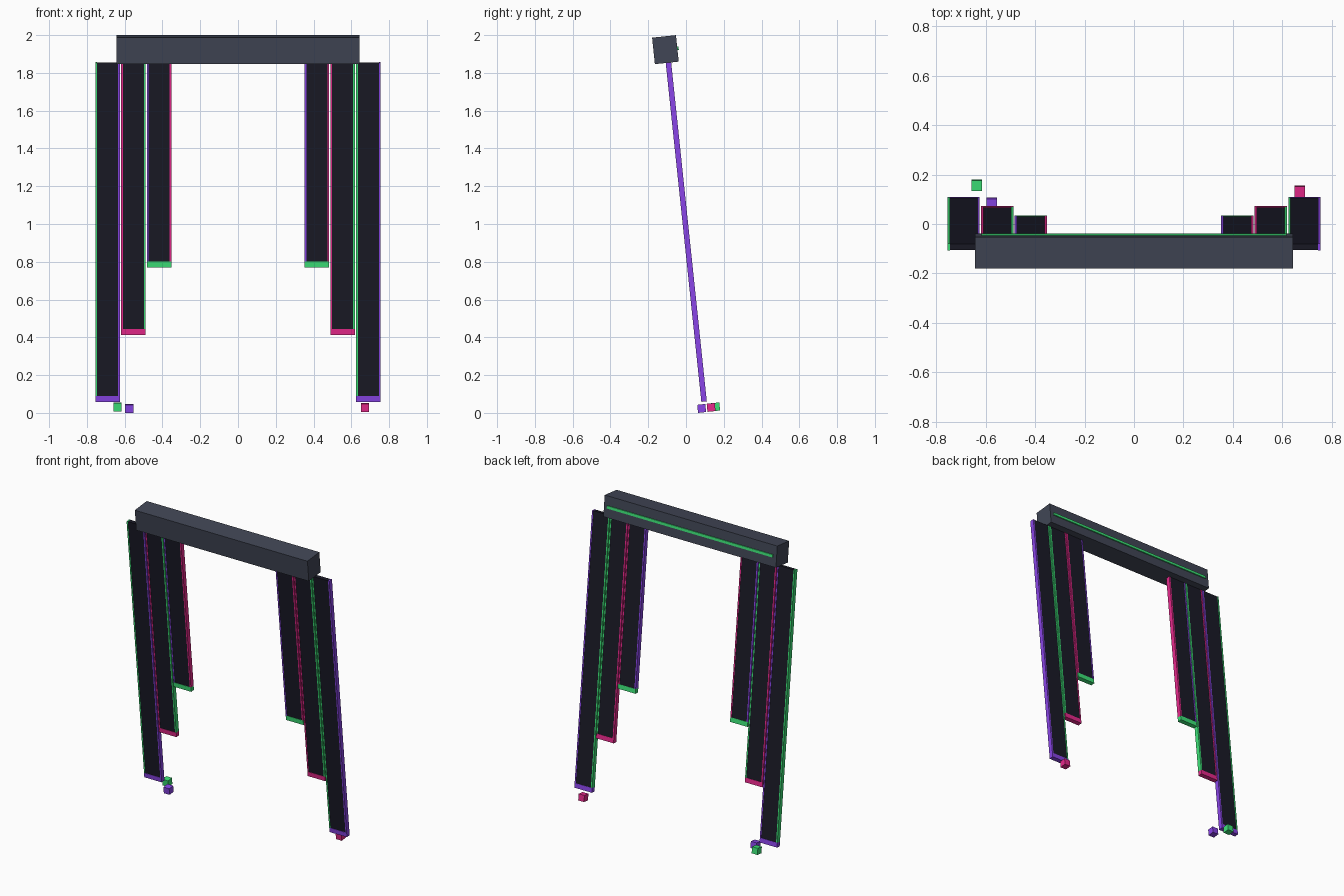
import bpy
import bmesh
from math import radians
from mathutils import Matrix, Vector

cube = bpy.data.objects.get("Cube")
if cube:
    bpy.data.objects.remove(cube, do_unlink=True)


def material(name, srgb):
    color = [((c + 0.055) / 1.055) ** 2.4 for c in srgb] + [1.0]
    mat = bpy.data.materials.new(name)
    mat.use_nodes = True
    mat.diffuse_color = color
    mat.node_tree.nodes["Principled BSDF"].inputs["Base Color"].default_value = color
    return mat


GREY = material("slate grey", (0.255, 0.275, 0.335))
DARK = material("near black", (0.10, 0.10, 0.15))
PURPLE = material("purple", (0.54, 0.27, 0.91))
MAGENTA = material("magenta", (0.91, 0.16, 0.55))
GREEN = material("green", (0.24, 0.89, 0.47))

TILT = radians(6)
ROT = Matrix.Rotation(TILT, 3, 'X')
TOP = Vector((0, -0.093, 1.855))  # pivot of the leaning frame


def box(name, size, place, mat):
    """Leaning box, placed by its world centre."""
    bm = bmesh.new()
    bmesh.ops.create_cube(bm, size=1)
    bmesh.ops.scale(bm, vec=size, verts=bm.verts)
    mesh = bpy.data.meshes.new(name)
    bm.to_mesh(mesh)
    bm.free()
    mesh.materials.append(mat)
    obj = bpy.data.objects.new(name, mesh)
    obj.location = place
    obj.rotation_euler = (TILT, 0, 0)
    bpy.context.collection.objects.link(obj)
    return obj


def leaning(x, z, y=0):
    return TOP + ROT @ Vector((x, y, z))


# Crossbeam with a raised glowing line along its back
BEAM = Vector((0, -0.109, 1.923))
DEPTH = 0.127
box("crossbeam", (1.286, DEPTH, 0.141), BEAM, GREY)
box("beam_back_line", (1.235, 0.014, 0.018),
    BEAM + ROT @ Vector((0, DEPTH / 2, 0)), GREEN)

# Hanging panels, outer to inner: offset, length, and trim colours
WIDTH, THICK, RAISED, TRIM, HEM = 0.13, 0.025, 0.029, 0.009, 0.031
PANELS = [
    ("outer", 0.690, 1.805, GREEN, PURPLE, PURPLE),
    ("middle", 0.554, 1.448, MAGENTA, GREEN, MAGENTA),
    ("inner", 0.418, 1.090, PURPLE, MAGENTA, GREEN),
]
for side, sign in (("left", 1), ("right", -1)):
    for part, offset, length, minus_mat, plus_mat, hem_mat in PANELS:
        x = sign * offset
        name = f"{side}_{part}_panel"
        drop = length - HEM
        box(name, (WIDTH - 2 * TRIM, THICK, drop), leaning(x, -drop / 2), DARK)
        box(name + "_hem", (WIDTH, RAISED, HEM), leaning(x, -length + HEM / 2), hem_mat)
        for edge, d, mat in (("minus", -1, minus_mat), ("plus", 1, plus_mat)):
            box(f"{name}_{edge}_trim", (TRIM, RAISED, drop),
                leaning(x + d * (WIDTH - TRIM) / 2, -drop / 2), mat)

# Loose little cubes near the ground
for name, place, mat in (
    ("green_fragment", (-0.637, 0.157, 0.032), GREEN),
    ("purple_fragment", (-0.576, 0.083, 0.0236), PURPLE),
    ("magenta_fragment", (0.672, 0.133, 0.029), MAGENTA),
):
    box(name, (0.043, 0.043, 0.043), place, mat)
